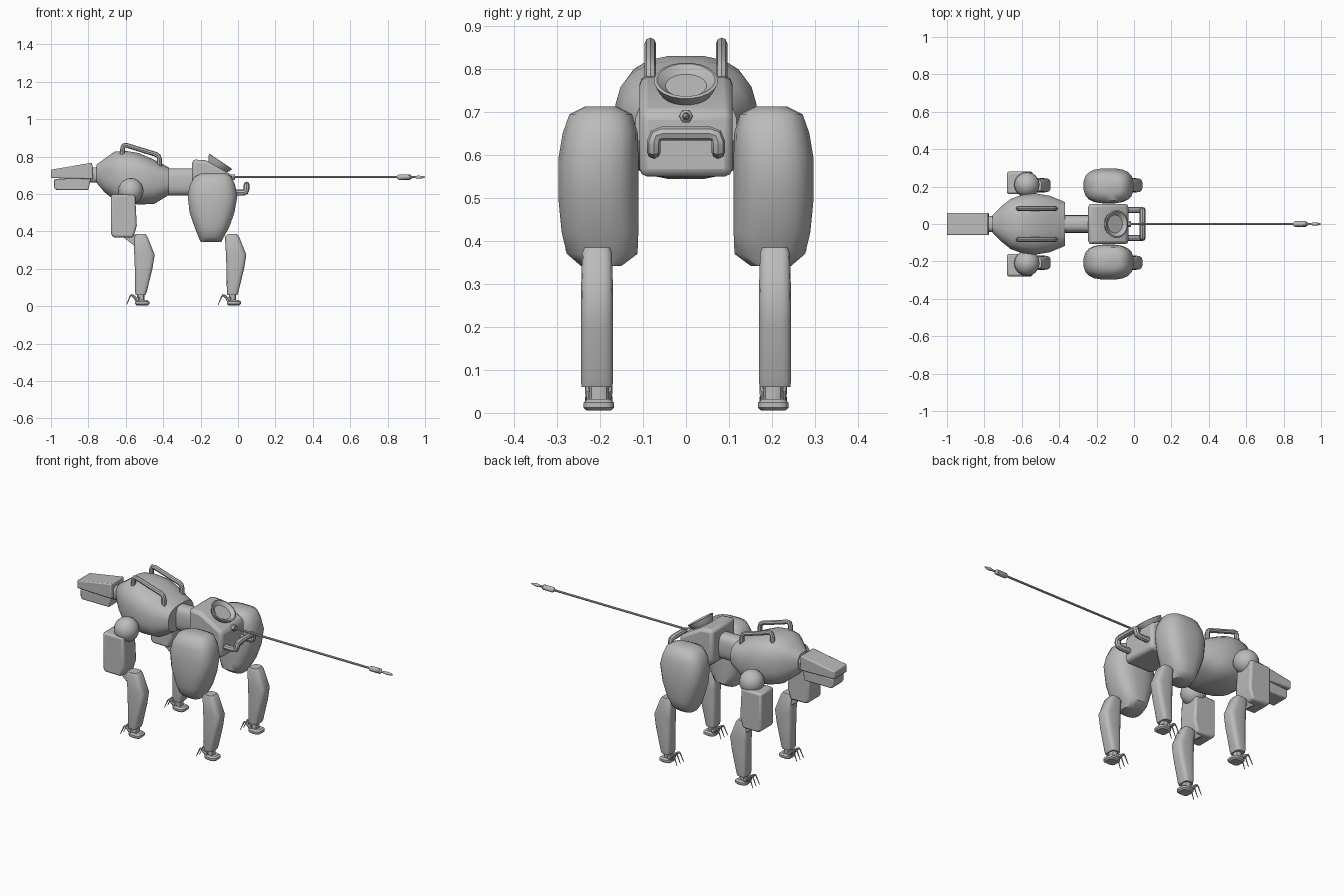
import bpy, bmesh, math
from mathutils import Vector

cube = bpy.data.objects.get("Cube")
if cube:
    bpy.data.objects.remove(cube, do_unlink=True)

metal = bpy.data.materials.new("plain_grey")
metal.use_nodes = True
metal.diffuse_color = (0.5, 0.5, 0.5, 1)
metal.node_tree.nodes["Principled BSDF"].inputs["Base Color"].default_value = (0.5, 0.5, 0.5, 1)


def finish(ob, mirror=False, bevel=0, angle=35):
    """Material, smooth shading, optional bevel and left/right mirroring."""
    ob.data.materials.clear()
    ob.data.materials.append(metal)
    bpy.ops.object.select_all(action='DESELECT')
    ob.select_set(True)
    bpy.context.view_layer.objects.active = ob
    bpy.ops.object.shade_smooth_by_angle(angle=math.radians(angle))
    if bevel:
        b = ob.modifiers.new("Bevel", 'BEVEL')
        b.width, b.segments = bevel, 2
    if mirror:
        m = ob.modifiers.new("Mirror", 'MIRROR')
        m.use_axis = (False, True, False)
    return ob


def from_bmesh(name, bm, **kw):
    bmesh.ops.recalc_face_normals(bm, faces=bm.faces)
    me = bpy.data.meshes.new(name)
    bm.to_mesh(me)
    bm.free()
    ob = bpy.data.objects.new(name, me)
    bpy.context.collection.objects.link(ob)
    return finish(ob, **kw)


def loft(name, axis, rings, n=16, power=2.0, **kw):
    """Skin superellipse rings (position, a_min, a_max, y_min, y_max) along x or z."""
    bm = bmesh.new()
    loops = []
    for t, a0, a1, y0, y1 in rings:
        loop = []
        for i in range(n):
            ang = 2 * math.pi * (i + 0.5) / n
            c, s = math.cos(ang), math.sin(ang)
            a = (a0 + a1) / 2 + (a1 - a0) / 2 * math.copysign(abs(c) ** (2 / power), c)
            y = (y0 + y1) / 2 + (y1 - y0) / 2 * math.copysign(abs(s) ** (2 / power), s)
            loop.append(bm.verts.new((t, y, a) if axis == 'x' else (a, y, t)))
        loops.append(loop)
    for lo, hi in zip(loops, loops[1:]):
        for i in range(n):
            j = (i + 1) % n
            bm.faces.new((lo[i], lo[j], hi[j], hi[i]))
    bm.faces.new(loops[0])
    bm.faces.new(loops[-1])
    return from_bmesh(name, bm, **kw)


def rod(name, stations, z, n=12):
    """Turned part lying along x."""
    return loft(name, 'x', [(x, z - r, z + r, -r, r) for x, r in stations], n)


def prism(name, profile, y0, y1, **kw):
    """Side profile in xz, extruded across y."""
    bm = bmesh.new()
    face = bm.faces.new([bm.verts.new((x, y0, z)) for x, z in profile])
    ext = bmesh.ops.extrude_face_region(bm, geom=[face])
    moved = [v for v in ext["geom"] if isinstance(v, bmesh.types.BMVert)]
    bmesh.ops.translate(bm, verts=moved, vec=(0, y1 - y0, 0))
    return from_bmesh(name, bm, **kw)


def tube(name, points, radius, bend=0.02, taper=None, **kw):
    """Round bar along a path with softened corners."""
    pts = [Vector(p) for p in points]
    path = [pts[0]]
    for a, b, c in zip(pts, pts[1:], pts[2:]):
        p = b + (a - b).normalized() * bend
        q = b + (c - b).normalized() * bend
        path += [p, (p + q) / 4 + b / 2, q]
    path.append(pts[-1])
    cu = bpy.data.curves.new(name, 'CURVE')
    cu.dimensions = '3D'
    cu.bevel_depth, cu.bevel_resolution, cu.use_fill_caps = radius, 2, True
    sp = cu.splines.new('POLY')
    sp.points.add(len(path) - 1)
    for i, (pt, co) in enumerate(zip(sp.points, path)):
        pt.co = (*co, 1)
        pt.radius = 1 - (1 - taper) * i / (len(path) - 1) if taper else 1
    ob = bpy.data.objects.new(name, cu)
    bpy.context.collection.objects.link(ob)
    bpy.ops.object.select_all(action='DESELECT')
    ob.select_set(True)
    bpy.context.view_layer.objects.active = ob
    bpy.ops.object.convert(target='MESH')
    return finish(bpy.context.object, **kw)


# Head and neck
prism("upper_jaw", [(-1, .685), (-1, .73), (-.78, .767), (-.775, .68)], -.06, .06, bevel=.006)
prism("lower_jaw", [(-.985, .678), (-.985, .64), (-.975, .622), (-.8, .622), (-.785, .69)],
      -.05, .05, bevel=.005)
loft("neck", 'x', [(-.8, .66, .74, -.04, .04), (-.74, .66, .745, -.045, .045)], 16, 3)

# Chest, waist and pelvis
chest = [(-.757, .66, .757, .047), (-.715, .61, .788, .09), (-.66, .565, .828, .135),
         (-.6, .548, .832, .157), (-.53, .543, .82, .166), (-.45, .545, .785, .152),
         (-.368, .595, .742, .118)]
loft("chest", 'x', [(x, a, b, -w, w) for x, a, b, w in chest], 20, 2.7, angle=40)
loft("waist", 'x', [(x, .592, .737, -.048, .048) for x in (-.45, -.2)], 20, 3)
prism("pelvis", [(-.245, .6), (-.245, .785), (-.17, .78), (-.03, .7), (-.03, .55), (-.2, .55)],
      -.108, .108, bevel=.018)

# Tilted dish on the pelvis
dish = loft("dish", 'z', [(z, -r, r, -r, r) for z, r in
            [(-.025, .055), (-.005, .068), (.012, .075), (.014, .068), (-.002, .048)]], 20)
dish.location = (-.1, 0, .763)
dish.rotation_euler = (0, math.radians(34), 0)

# Tail with socket and tip
rod("tail_socket", [(-.04, .017), (-.015, .017)], .69, 6)
rod("tail_rod", [(-.03, .006), (.87, .006)], .69, 8)
rod("tail_tip", [(.85, .008), (.86, .015), (.92, .015), (.93, .006), (.95, .006),
                 (.96, .009), (.985, .007), (1, .002)], .69, 10)

# Carrying handles
tube("back_handle", [(-.62, .083, .79), (-.615, .083, .866), (-.42, .083, .806), (-.42, .083, .72)],
     .013, mirror=True)
tube("rear_handle", [(-.05, .075, .607), (.046, .075, .607), (.046, .075, .65),
                     (.046, -.075, .65), (.046, -.075, .607), (-.05, -.075, .607)], .016)

# Hind thighs
thigh = [(.713, -.19, -.07, .16, .235), (.695, -.232, -.035, .125, .272),
         (.65, -.258, -.015, .111, .288), (.59, -.27, -.002, .11, .298),
         (.5, -.26, -.018, .11, .298), (.42, -.232, -.047, .11, .29),
         (.37, -.212, -.075, .112, .278), (.342, -.2, -.09, .15, .245)]
loft("hind_thigh", 'z', thigh, 20, 2.8, mirror=True, angle=45)

# Shoulders and front upper legs
bm = bmesh.new()
bmesh.ops.create_uvsphere(bm, u_segments=16, v_segments=10, radius=.068)
bmesh.ops.translate(bm, verts=bm.verts, vec=(-.573, .21, .617))
from_bmesh("shoulder_ball", bm, mirror=True)
prism("front_upper_leg", [(-.68, .385), (-.68, .597), (-.55, .597), (-.541, .43), (-.56, .367),
                          (-.665, .367)], .16, .28, mirror=True, bevel=.018)
prism("front_knee_link", [(-.62, .375), (-.54, .385), (-.52, .3), (-.545, .315)],
      .18, .235, mirror=True, bevel=.004)

# Lower legs and feet, front and hind alike
shin = [(.385, -.055, -.005, .03), (.372, -.07, .006, .035), (.275, -.065, .045, .038),
        (.2, -.062, .033, .038), (.075, -.06, .002, .038), (.06, -.057, -.004, .036)]
for which, dx in (("hind", 0), ("front", -.49)):
    loft(which + "_lower_leg", 'z',
         [(z, a + dx, b + dx, .207 - w, .207 + w) for z, a, b, w in shin], 16, 4, mirror=True)
    loft(which + "_ankle", 'z',
         [(z, -.05 + dx, -.01 + dx, .18, .225) for z in (.025, .065)], 12, 2.5, mirror=True)
    loft(which + "_foot", 'z',
         [(z, -.06 + g + dx, .016 - g + dx, .167 + g, .239 - g)
          for z, g in ((.005, .008), (.012, 0), (.024, 0), (.032, .01))], 16, 3.5, mirror=True)
    loft(which + "_toe_bar", 'z',
         [(z, -.064 + dx, -.035 + dx, .174, .232) for z in (.03, .05)], 12, 4, mirror=True)
    for i, dy in enumerate((-.022, 0, .022)):
        y = .203 + dy
        tube(f"{which}_claw_{i + 1}", [(-.05 + dx, y, .035), (-.082 + dx, y + dy * .2, .064),
             (-.106 + dx, y + dy * .4, .008)], .009, .012, .2, mirror=True)
